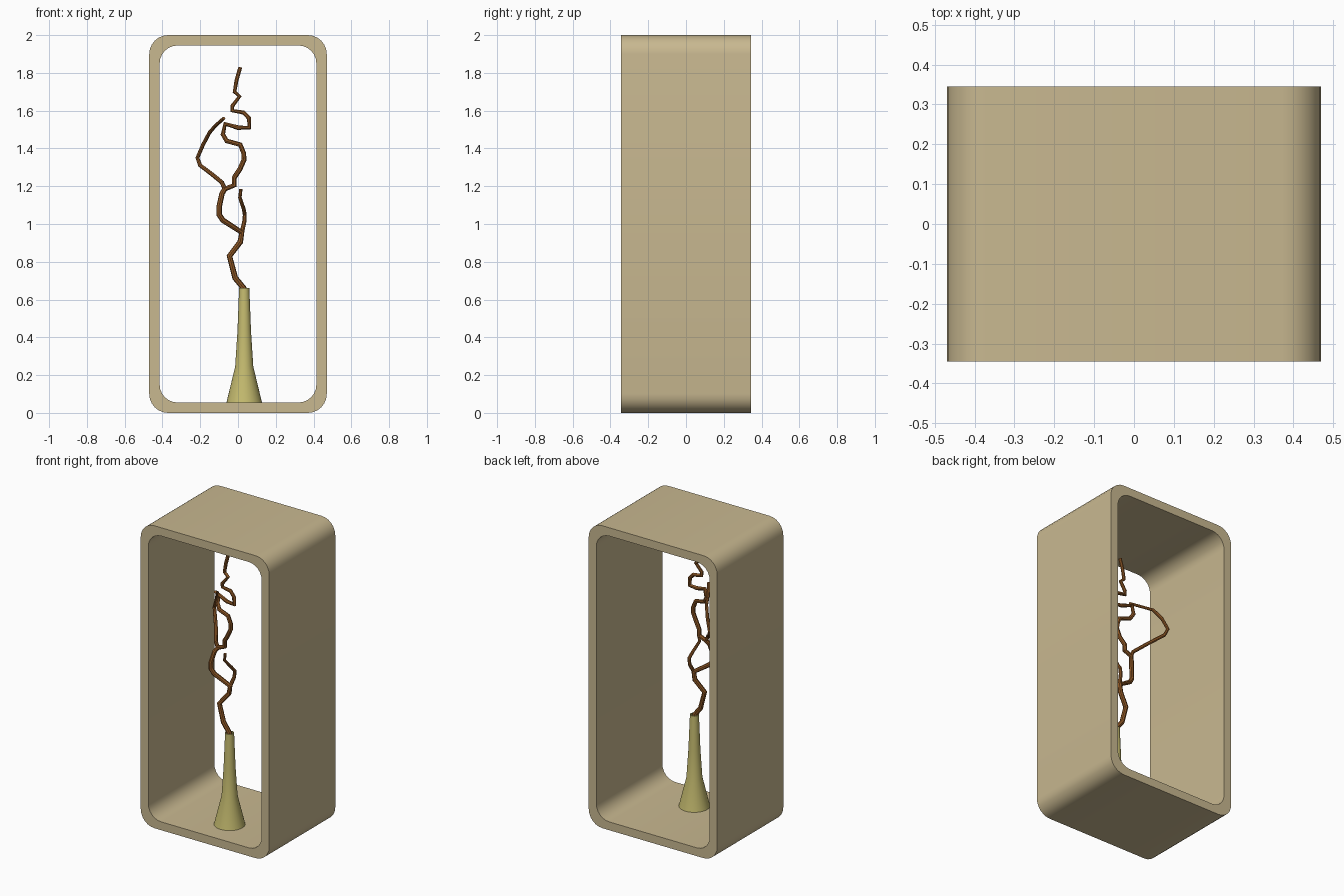
import bpy, bmesh, math

if "Cube" in bpy.data.objects:
    bpy.data.objects.remove(bpy.data.objects["Cube"])


def material(name, rgb):
    m = bpy.data.materials.new(name)
    m.diffuse_color = (*rgb, 1)
    m.use_nodes = True
    m.node_tree.nodes["Principled BSDF"].inputs["Base Color"].default_value = m.diffuse_color
    return m


TAN = material("pale_wood", (0.58, 0.48, 0.28))
OLIVE = material("olive_ceramic", (0.56, 0.50, 0.16))
BROWN = material("brown_bark", (0.28, 0.10, 0.02))


def finish(name, bm, mat, angle=35):
    bmesh.ops.recalc_face_normals(bm, faces=bm.faces)
    me = bpy.data.meshes.new(name)
    bm.to_mesh(me)
    bm.free()
    me.materials.append(mat)
    ob = bpy.data.objects.new(name, me)
    bpy.context.collection.objects.link(ob)
    bpy.ops.object.select_all(action='DESELECT')
    bpy.context.view_layer.objects.active = ob
    ob.select_set(True)
    bpy.ops.object.shade_smooth_by_angle(angle=math.radians(angle))
    return ob


def rounded_rect(hw, hh, r, steps=6):
    pts = []
    for k, (sx, sz) in enumerate([(1, 1), (-1, 1), (-1, -1), (1, -1)]):
        for i in range(steps + 1):
            a = math.pi / 2 * (k + i / steps)
            pts.append((sx * (hw - r) + r * math.cos(a),
                        1 + sz * (hh - r) + r * math.sin(a)))
    return pts


# Open rounded box frame: outer and inner loops bridged front to back
bm = bmesh.new()
D = 0.345
outer, inner = rounded_rect(0.47, 1.0, 0.1), rounded_rect(0.415, 0.945, 0.095)
loops = [[bm.verts.new((x, y, z)) for x, z in pts]
         for pts, y in [(outer, -D), (outer, D), (inner, D), (inner, -D)]]
n = len(outer)
for a, b in zip(loops, loops[1:] + loops[:1]):
    for i in range(n):
        j = (i + 1) % n
        bm.faces.new((a[i], a[j], b[j], b[i]))
finish("box_frame", bm, TAN)

# Flared vase: revolved profile with a small recessed mouth
VX, VY, SIDES = 0.033, -0.135, 32
profile = [(0.094, 0.055), (0.048, 0.245), (0.036, 0.43), (0.027, 0.66),
           (0.021, 0.66), (0.021, 0.62)]
bm = bmesh.new()
rings = [[bm.verts.new((VX + r * math.cos(2 * math.pi * i / SIDES),
                        VY + r * math.sin(2 * math.pi * i / SIDES), z))
          for i in range(SIDES)] for r, z in profile]
for a, b in zip(rings, rings[1:]):
    for i in range(SIDES):
        j = (i + 1) % SIDES
        bm.faces.new((a[i], a[j], b[j], b[i]))
bm.faces.new(rings[0])
bm.faces.new(rings[-1])
finish("vase", bm, OLIVE)


# Twisted branches: tapered tubes along kinked paths
def branch(name, pts, r0, r1):
    cu = bpy.data.curves.new(name, 'CURVE')
    cu.dimensions = '3D'
    cu.bevel_depth = 1.0
    cu.bevel_resolution = 2
    cu.use_fill_caps = True
    sp = cu.splines.new('POLY')
    sp.points.add(len(pts) - 1)
    for i, (p, co) in enumerate(zip(sp.points, pts)):
        p.co = (*co, 1)
        p.radius = r0 + (r1 - r0) * i / (len(pts) - 1)
    cu.materials.append(BROWN)
    ob = bpy.data.objects.new(name, cu)
    bpy.context.collection.objects.link(ob)
    bpy.ops.object.select_all(action='DESELECT')
    bpy.context.view_layer.objects.active = ob
    ob.select_set(True)
    bpy.ops.object.convert(target='MESH')
    bpy.ops.object.shade_smooth_by_angle(angle=math.radians(40))


branch("main_branch", [
    (.033, -.135, .63), (.03, -.135, .66), (-.015, -.13, .715), (-.045, -.13, .83),
    (.012, -.11, .905), (.02, -.11, .955), (-.08, -.135, 1.02), (-.1, -.14, 1.05),
    (-.1, -.14, 1.09), (-.085, -.125, 1.16), (-.07, -.11, 1.185), (-.02, -.11, 1.205),
    (-.02, -.11, 1.245), (.01, -.12, 1.29), (.032, -.12, 1.34), (.03, -.12, 1.375),
    (.012, -.12, 1.42), (-.06, -.11, 1.44), (-.08, -.1, 1.475), (-.068, -.1, 1.53),
    (0, -.115, 1.51), (.06, -.125, 1.51), (.058, -.125, 1.56), (.03, -.12, 1.59),
    (-.03, -.12, 1.6), (-.03, -.12, 1.625), (.008, -.115, 1.675), (-.018, -.115, 1.7),
    (-.008, -.115, 1.76), (.012, -.115, 1.83)], .016, .011)
branch("side_branch", [
    (-.07, -.11, 1.185), (-.085, -.11, 1.22), (-.14, -.03, 1.265), (-.2, .045, 1.31),
    (-.215, .06, 1.35), (-.185, .04, 1.42), (-.15, 0, 1.485), (-.12, -.06, 1.52),
    (-.075, -.13, 1.56)], .012, .009)
branch("short_branch", [
    (.02, -.11, .955), (.033, -.085, 1.01), (.036, -.085, 1.05), (.03, -.11, 1.08),
    (.01, -.155, 1.14), (.015, -.155, 1.185)], .012, .009)
